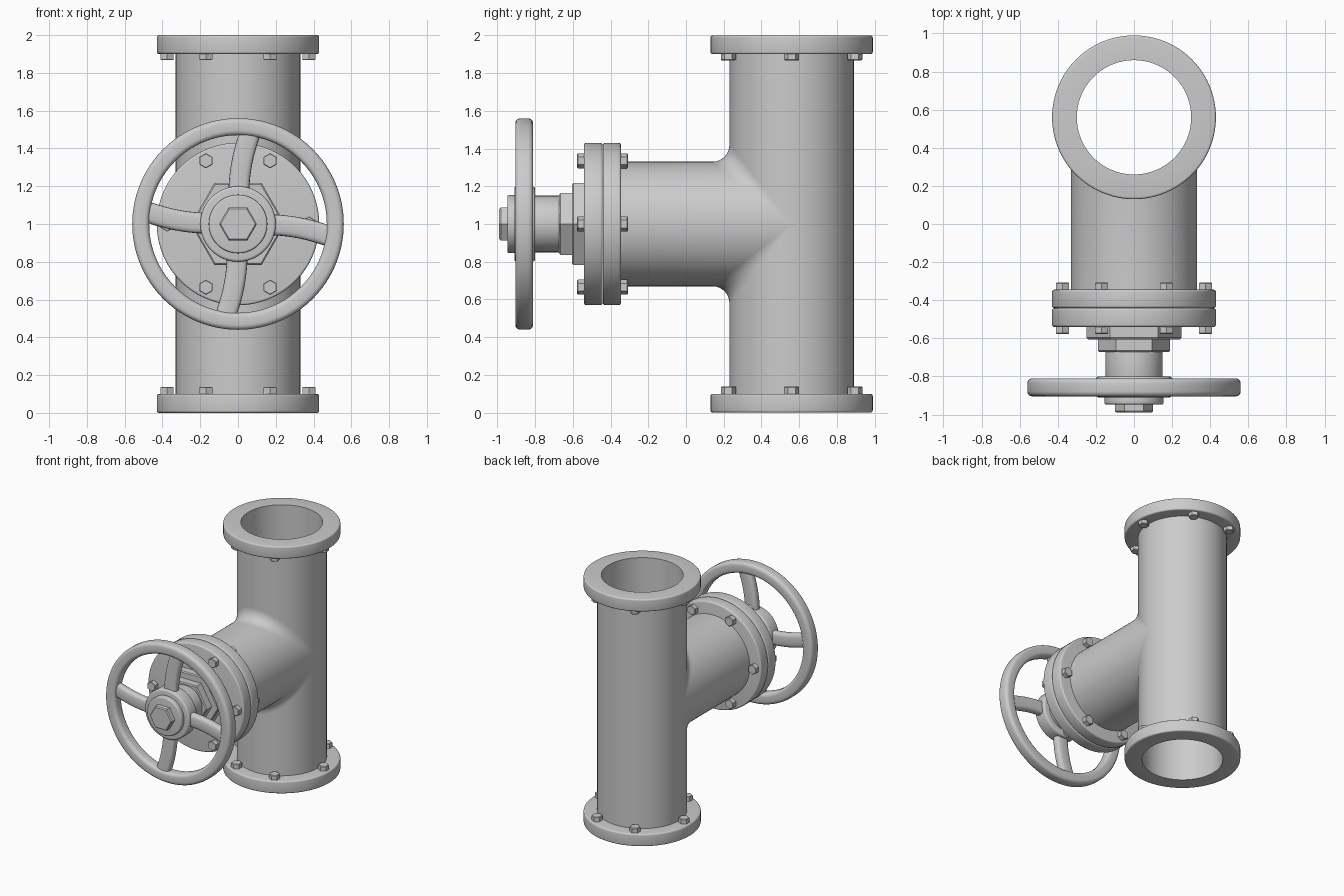
import bpy, bmesh
from math import sin, cos, pi, radians, copysign
from mathutils import Matrix, Vector

if "Cube" in bpy.data.objects:
    bpy.data.objects.remove(bpy.data.objects["Cube"])

# Frames: main pipe runs up z; valve parts run along -y (local z -> -y, local y -> z)
PIPE = Matrix.Translation((0, 0.56, 0))
VALVE = Matrix.Translation((0, 0, 1)) @ Matrix.Rotation(radians(90), 4, 'X')
R, FILLET = 0.33, 0.09


def loft(name, rings, mat, loop=False, caps=False):
    """Skin a list of closed rings; loop joins last ring to first, caps fills the ends."""
    bm = bmesh.new()
    vs = [[bm.verts.new(mat @ Vector(p)) for p in ring] for ring in rings]
    pairs = list(zip(vs, vs[1:])) + ([(vs[-1], vs[0])] if loop else [])
    for a, b in pairs:
        for i in range(len(a)):
            j = (i + 1) % len(a)
            bm.faces.new((a[i], a[j], b[j], b[i]))
    if caps:
        bm.faces.new(vs[0])
        bm.faces.new(vs[-1])
    bmesh.ops.remove_doubles(bm, verts=bm.verts, dist=1e-5)
    bmesh.ops.recalc_face_normals(bm, faces=bm.faces)
    me = bpy.data.meshes.new(name)
    bm.to_mesh(me)
    bm.free()
    ob = bpy.data.objects.new(name, me)
    bpy.context.collection.objects.link(ob)
    bpy.ops.object.select_all(action='DESELECT')
    ob.select_set(True)
    bpy.context.view_layer.objects.active = ob
    bpy.ops.object.shade_smooth_by_angle(angle=radians(35))
    return ob


def lathe(name, profile, mat, segs=96, turn=0.0, **kw):
    rings = [[(r * cos(turn + 2 * pi * i / segs), r * sin(turn + 2 * pi * i / segs), h)
              for i in range(segs)] for r, h in profile]
    return loft(name, rings, mat, **kw)


def corner(r, h, b, start):
    """Quarter-round profile corner centred on (r, h)."""
    return [(r + b * cos(start + k * pi / 8), h + b * sin(start + k * pi / 8)) for k in range(5)]


def disc(name, r, h0, h1, mat, b=0.012, segs=96, inner=0):
    edge = corner(r - b, h0 + b, b, -pi / 2) + corner(r - b, h1 - b, b, 0)
    if inner:
        edge = [(inner, h0)] + edge + [(inner, h1)]
        return lathe(name, edge, mat, segs, loop=True)
    return lathe(name, edge, mat, segs, caps=True)


def hexagon(name, r, h0, h1, mat, b=0.008, turn=0.0):
    return lathe(name, [(r, h0), (r, h1 - b), (r - b, h1)], mat, 6, turn, caps=True)


def bolts(name, h0, h1, mat):
    spots = [(s * 0.375, 0) for s in (-1, 1)]
    spots += [(s * 0.17, t * 0.335) for s in (-1, 1) for t in (-1, 1)]
    for i, (x, y) in enumerate(spots):
        m = mat @ Matrix.Translation((x, y, h0))
        if h1 < h0:
            m = m @ Matrix.Rotation(pi, 4, 'X')
        hexagon(f"{name}_{i + 1}", 0.04, 0, abs(h1 - h0), m, 0.004, pi / 6)


# Main vertical pipe with its open bore
lathe("main_pipe", [(0.30, 0.02), (R, 0.02), (R, 1.98), (0.30, 1.98)], PIPE, loop=True)

# End flanges and their bolts
for label, h0, h1, hb, he in (("bottom", 0.0, 0.10, 0.095, 0.138), ("top", 1.90, 2.0, 1.905, 1.868)):
    disc(f"{label}_flange", 0.43, h0, h1, PIPE, inner=0.30)
    bolts(f"{label}_bolt", hb, he, PIPE)

# Side branch, with a rolling-ball fillet where it meets the main pipe
N, STEPS = 128, 10
rings = [[(R * sin(2 * pi * i / N), -0.96, R * cos(2 * pi * i / N)) for i in range(N)]]
for k in range(STEPS + 1):
    t = k / STEPS
    ring = []
    for i in range(N):
        a = 2 * pi * i / N
        s, c, side = sin(a), abs(cos(a)), copysign(1, cos(a))
        u = Vector((-s, 0, -c))          # ball centre towards branch
        v = Vector((-s, c, 0))           # ball centre towards main pipe
        d = u.angle(v, 0)
        w = u if d < 1e-4 else (u * sin((1 - t) * d) + v * sin(t * d)) / sin(d)
        p = (R + FILLET) * Vector((s, -c, c)) + FILLET * w
        ring.append((p.x, p.y, p.z * side))
    rings.append(ring)
loft("branch_pipe", rings, PIPE @ Matrix.Translation((0, 0, 1)))

# Branch flange pair and bolts on both faces
disc("branch_flange", 0.43, 0.345, 0.441, VALVE)
disc("cover_flange", 0.43, 0.442, 0.54, VALVE)
bolts("branch_bolt", 0.35, 0.308, VALVE)
bolts("cover_bolt", 0.535, 0.577, VALVE)

# Bonnet nuts, stem, hub and end nut
hexagon("bonnet_nut", 0.25, 0.53, 0.605, VALVE)
hexagon("gland_nut", 0.19, 0.60, 0.672, VALVE)
disc("stem", 0.15, 0.66, 0.82, VALVE, 0.005)
disc("wheel_hub", 0.20, 0.80, 0.91, VALVE, 0.015)
disc("hub_washer", 0.155, 0.90, 0.947, VALVE, 0.01)
hexagon("end_nut", 0.10, 0.94, 0.99, VALVE)

# Handwheel rim with rounded section
b = 0.026
rim = (corner(0.56 - b, 0.81 + b, b, -pi / 2) + corner(0.56 - b, 0.905 - b, b, 0)
       + corner(0.47 + b, 0.905 - b, b, pi / 2) + corner(0.47 + b, 0.81 + b, b, pi))
lathe("wheel_rim", rim, VALVE, 128, loop=True)

# Four curved spokes: circular-arc centreline, rounded-box section
for n in range(4):
    rings = []
    for k in range(13):
        y = 0.15 + 0.345 * k / 12
        x = 0.004 + 0.55 * (y - 0.15) ** 2
        side = Vector((1, -1.1 * (y - 0.15), 0)).normalized()
        ring = []
        for i in range(20):
            a = 2 * pi * i / 20
            p = 0.055 * copysign(abs(cos(a)) ** 0.6, cos(a))
            q = 0.034 * copysign(abs(sin(a)) ** 0.6, sin(a))
            ring.append(Vector((x, y, 0.857 + q)) + side * p)
        rings.append(ring)
    loft(f"wheel_spoke_{n + 1}", rings, VALVE @ Matrix.Rotation(n * pi / 2, 4, 'Z'), caps=True)
